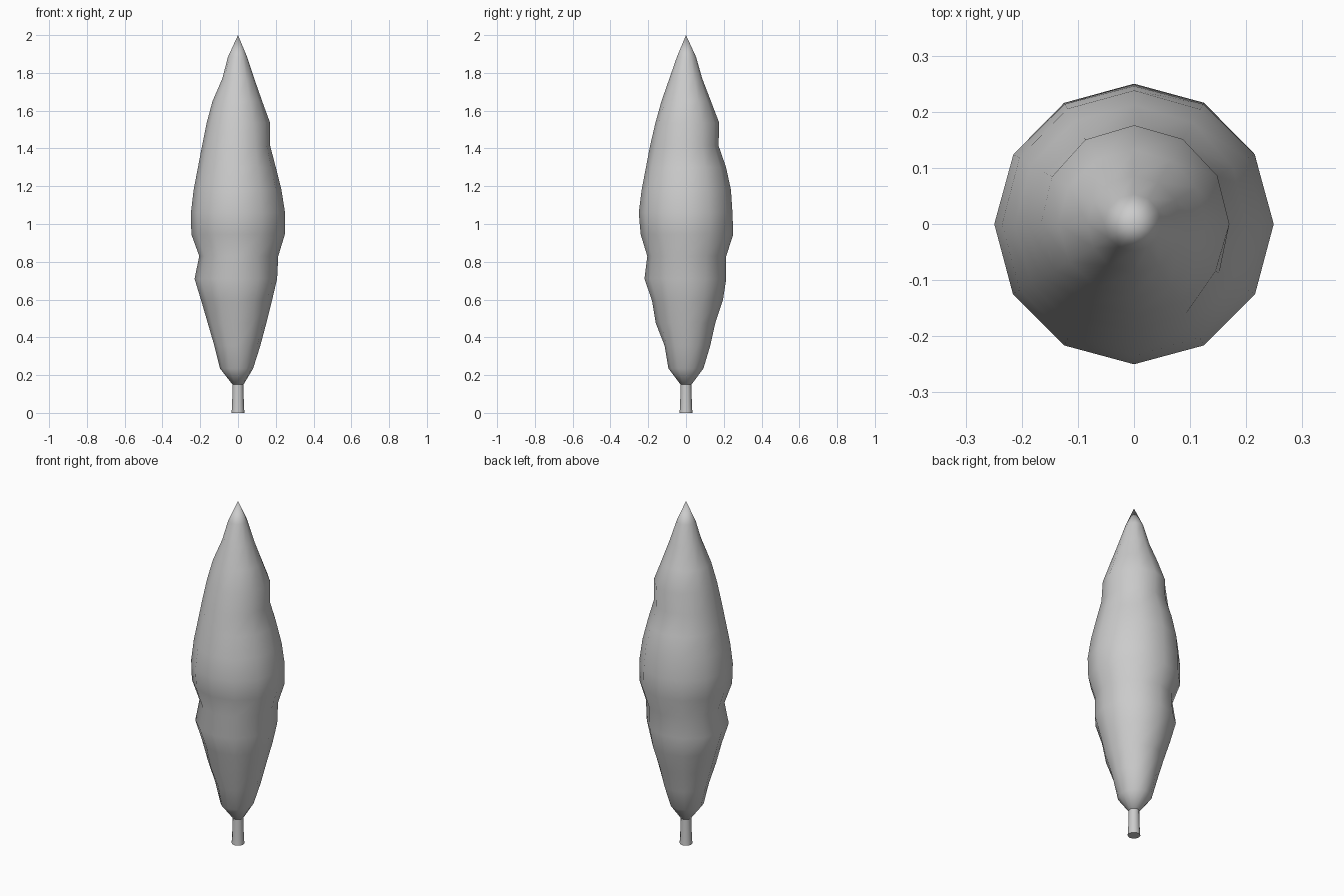
import bpy, bmesh, math

if "Cube" in bpy.data.objects:
    bpy.data.objects.remove(bpy.data.objects["Cube"])

SIDES = 12


def loft(name, rings, tip=None):
    """Skin rings of (z, radius function of angle); optional pointed tip."""
    bm = bmesh.new()
    loops = []
    for z, rad in rings:
        loop = []
        for i in range(SIDES):
            a = 2 * math.pi * i / SIDES
            r = rad(a)
            loop.append(bm.verts.new((r * math.cos(a), r * math.sin(a), z)))
        loops.append(loop)
    for lo, hi in zip(loops, loops[1:]):
        for i in range(SIDES):
            j = (i + 1) % SIDES
            bm.faces.new((lo[i], lo[j], hi[j], hi[i]))
    bm.faces.new(loops[0][::-1])
    top = loops[-1]
    if tip is None:
        bm.faces.new(top)
    else:
        apex = bm.verts.new((0, 0, tip))
        for i in range(SIDES):
            bm.faces.new((top[i], top[(i + 1) % SIDES], apex))
    me = bpy.data.meshes.new(name)
    bm.to_mesh(me)
    bm.free()
    ob = bpy.data.objects.new(name, me)
    bpy.context.collection.objects.link(ob)
    bpy.context.view_layer.objects.active = ob
    ob.select_set(True)
    bpy.ops.object.shade_smooth_by_angle(angle=math.radians(60))
    ob.select_set(False)
    return ob


def blend(right, back, left, front):
    """Radius that eases between the four compass profiles."""
    q = (right, back, left, front)

    def rad(a):
        t = a / (math.pi / 2)
        i = int(t + 1e-6)
        f = t - i
        f = f * f * (3 - 2 * f)
        return q[i % 4] * (1 - f) + q[(i + 1) % 4] * f
    return rad


# Foliage: lumpy spindle, radii towards +x, +y, -x, -y per height
profile = [
    (0.15, .029, .029, .029, .029),
    (0.235, .08, .092, .095, .093),
    (0.355, .118, .128, .125, .113),
    (0.475, .15, .155, .16, .16),
    (0.595, .18, .195, .195, .18),
    (0.71, .207, .213, .23, .22),
    (0.83, .213, .213, .205, .205),
    (0.945, .248, .25, .247, .24),
    (1.06, .249, .246, .249, .25),
    (1.18, .23, .238, .235, .235),
    (1.30, .20, .212, .212, .212),
    (1.415, .17, .172, .19, .19),
    (1.535, .17, .176, .166, .162),
    (1.65, .128, .132, .135, .13),
    (1.77, .086, .086, .083, .088),
    (1.885, .048, .053, .053, .048),
]
loft("foliage", [(p[0], blend(*p[1:])) for p in profile], tip=2.0)

# Trunk: short, slightly tapered
loft("trunk", [(0, lambda a: .034), (0.05, lambda a: .031), (0.17, lambda a: .028)])
